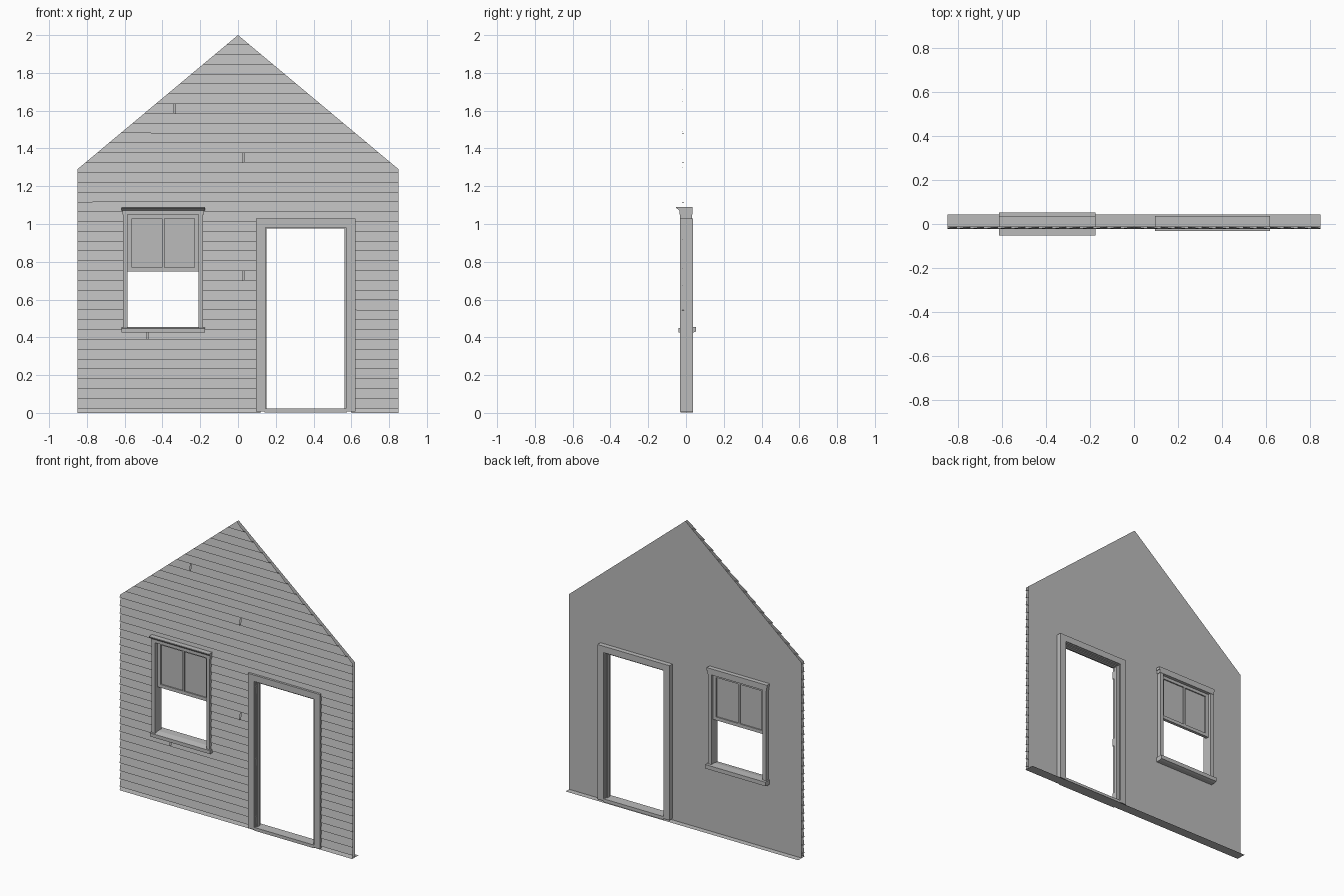
import bpy, bmesh, random
from mathutils import Vector

random.seed(4)
cube = bpy.data.objects.get("Cube")
if cube:
    bpy.data.objects.remove(cube, do_unlink=True)

grey = bpy.data.materials.new("wall_grey")
grey.use_nodes = True
colour = (0.5, 0.5, 0.5, 1)
grey.diffuse_color = colour
grey.node_tree.nodes["Principled BSDF"].inputs["Base Color"].default_value = colour

HALF, EAVE, PEAK, PITCH = 0.85, 1.29, 2.0, 0.052
DOOR = (0.12, 0.60, -0.01, 1.01)
WINDOW = (-0.60, -0.19, 0.44, 1.07)


def finish(bm, name):
    mesh = bpy.data.meshes.new(name)
    bm.to_mesh(mesh)
    bm.free()
    mesh.materials.append(grey)
    ob = bpy.data.objects.new(name, mesh)
    bpy.context.collection.objects.link(ob)
    return ob


def box(name, x0, x1, y0, y1, z0, z1):
    bm = bmesh.new()
    bmesh.ops.create_cube(bm, size=1)
    for v in bm.verts:
        v.co = ((x0 + x1) / 2 + v.co.x * (x1 - x0),
                (y0 + y1) / 2 + v.co.y * (y1 - y0),
                (z0 + z1) / 2 + v.co.z * (z1 - z0))
    return finish(bm, name)


def extrude_x(name, x0, x1, profile):
    """Solid with a (y, z) cross-section running along x."""
    bm = bmesh.new()
    face = bm.faces.new([bm.verts.new((x0, y, z)) for y, z in profile])
    new = bmesh.ops.extrude_face_region(bm, geom=[face])["geom"]
    moved = [g for g in new if isinstance(g, bmesh.types.BMVert)]
    bmesh.ops.translate(bm, verts=moved, vec=(x1 - x0, 0, 0))
    bmesh.ops.recalc_face_normals(bm, faces=bm.faces)
    return finish(bm, name)


def cut(bm, co, no, clear=False):
    geom = bm.verts[:] + bm.edges[:] + bm.faces[:]
    bmesh.ops.bisect_plane(bm, geom=geom, plane_co=co, plane_no=no, clear_outer=clear)


def trim_to_wall(bm):
    """Clip a sheet to the gable outline and remove the two openings."""
    for s in (-1, 1):
        cut(bm, (0, 0, PEAK), (s * (PEAK - EAVE), 0, HALF), True)
    for x0, x1, z0, z1 in (DOOR, WINDOW):
        for x in (x0, x1):
            cut(bm, (x, 0, 0), (1, 0, 0))
        for z in (z0, z1):
            cut(bm, (0, 0, z), (0, 0, 1))
    inside = []
    for f in bm.faces:
        c = f.calc_center_median()
        if any(a < c.x < b and d < c.z < e for a, b, d, e in (DOOR, WINDOW)):
            inside.append(f)
    bmesh.ops.delete(bm, geom=inside, context="FACES")


# Inner wall sheet
bm = bmesh.new()
bm.faces.new([bm.verts.new((x, 0.006, z)) for x, z in
              ((HALF, 0), (-HALF, 0), (-HALF, PEAK), (HALF, PEAK))])
trim_to_wall(bm)
finish(bm, "inner_wall")

# Overlapping siding boards, a few of them butted end to end
joints = {7: -0.48, 13: 0.03, 25: 0.03, 30: -0.335}
bm = bmesh.new()
for i in range(-1, 38):
    z = max(0.024 + i * PITCH, 0)
    top = 0.024 + (i + 1) * PITCH
    spans = [(-HALF, HALF)]
    if i in joints:
        spans = [(-HALF, joints[i] - 0.003), (joints[i] + 0.003, HALF)]
    for a, b in spans:
        ends = []
        for x in (a, b):
            low = max(z + random.uniform(-0.001, 0.001), 0)
            ends.append([bm.verts.new((x, y, h)) for y, h in
                         ((-0.011, low), (-0.022, low), (-0.012, top + 0.001))])
        for k in (0, 1):
            bm.faces.new((ends[0][k], ends[1][k], ends[1][k + 1], ends[0][k + 1]))
trim_to_wall(bm)
finish(bm, "siding_boards")

# Flat base strip under the wall
bm = bmesh.new()
bm.faces.new([bm.verts.new((x, y, 0)) for x, y in
              ((-HALF, -0.022), (-HALF, 0.043), (HALF, 0.043), (HALF, -0.022))])
finish(bm, "base_strip")

# Door frame: casings, jambs with stops, head and threshold
mid, outer, inner = 0.358, 0.263, 0.219
for side, s in (("left", 1), ("right", -1)):
    def span(near, far):
        return sorted((mid + s * near, mid + s * far))
    box(f"door_casing_{side}", *span(inner, outer), -0.033, 0.037, 0.008, 1.03)
    box(f"door_jamb_{side}", *span(inner - 0.006, inner), -0.026, 0.030, 0.01, 0.988)
    box(f"door_stop_{side}", *span(inner - 0.013, inner - 0.006), -0.012, 0.012, 0.02, 0.982)
box("door_head_casing", mid - inner, mid + inner, -0.033, 0.037, 0.988, 1.03)
box("door_head_jamb", mid - inner, mid + inner, -0.026, 0.030, 0.982, 0.988)
box("door_head_stop", mid - inner, mid + inner, -0.012, 0.012, 0.976, 0.982)
box("door_threshold", mid - inner, mid + inner, -0.030, 0.037, 0.001, 0.022)

# Door hinges on the right jamb
for n, z in enumerate((0.07, 0.455, 0.93)):
    box(f"door_hinge_{n + 1}", 0.144, 0.149, -0.029, -0.014, z - 0.025, z + 0.025)

# Window frame
wx, w_out, w_in = -0.396, 0.212, 0.188
for side, s in (("left", 1), ("right", -1)):
    a, b = sorted((wx + s * w_in, wx + s * w_out))
    box(f"window_casing_{side}", a, b, -0.033, 0.033, 0.45, 1.06)
    a, b = sorted((wx + s * (w_in - 0.022), wx + s * w_in))
    box(f"sash_stile_{side}", a, b, -0.006, 0.014, 0.75, 1.05)
box("window_head", wx - 0.216, wx + 0.216, -0.034, 0.035, 1.05, 1.076)
extrude_x("window_cap", wx - 0.22, wx + 0.22,
          ((-0.036, 1.072), (-0.052, 1.085), (-0.052, 1.09), (0.035, 1.09), (0.035, 1.072)))
extrude_x("window_sill", wx - 0.22, wx + 0.22,
          ((-0.04, 0.425), (-0.04, 0.448), (0.0, 0.456), (0.052, 0.456),
           (0.052, 0.43), (0.036, 0.425)))

# Raised sash with a centre bar and pane; the lower half is open
box("sash_top_rail", wx - w_in, wx + w_in, -0.006, 0.014, 1.03, 1.05)
box("sash_bottom_rail", wx - w_in, wx + w_in, -0.006, 0.014, 0.748, 0.77)
box("sash_centre_bar", wx - 0.007, wx + 0.007, -0.006, 0.014, 0.77, 1.03)
box("sash_pane", wx - w_in, wx + w_in, 0.002, 0.006, 0.76, 1.04)
